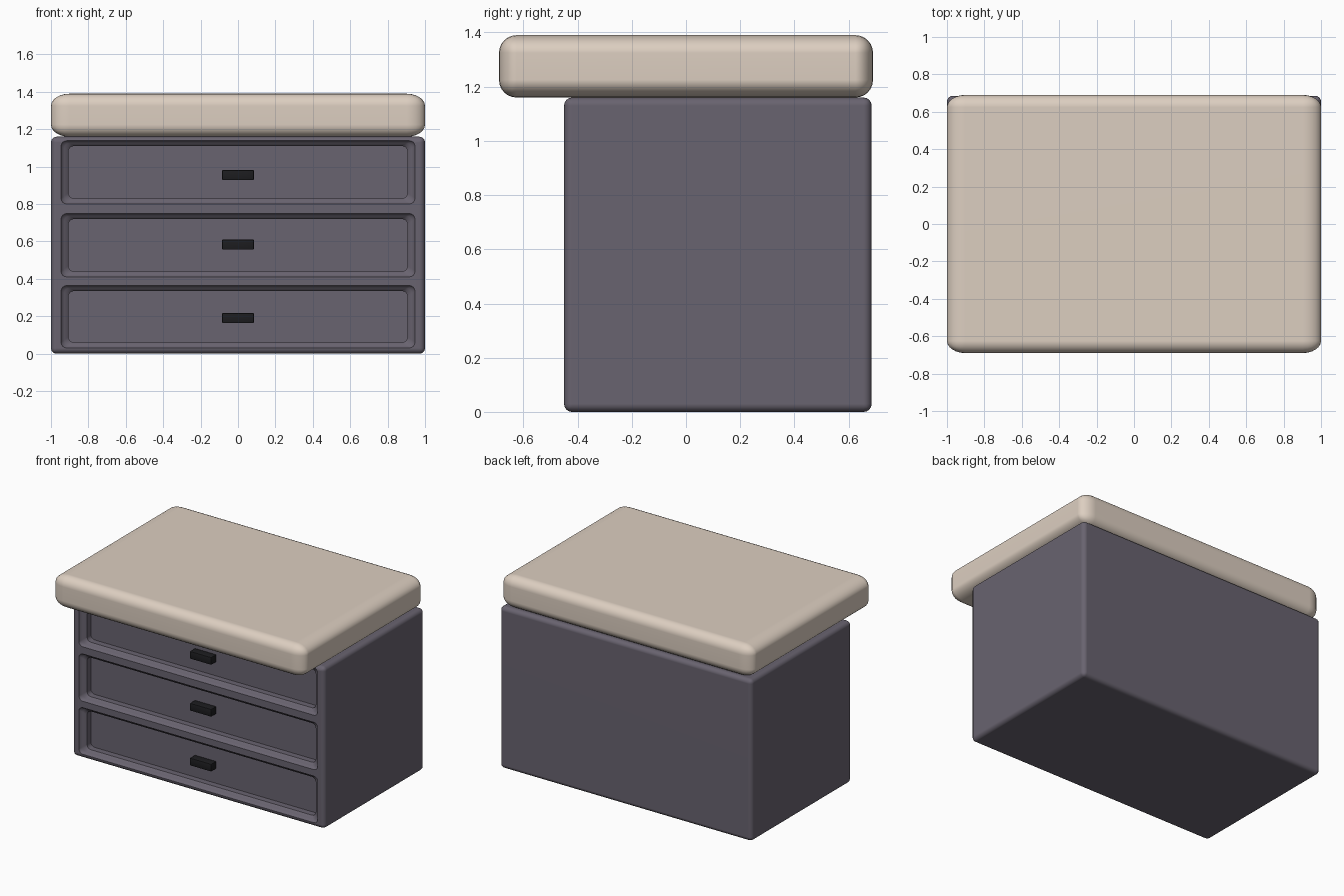
import bpy, bmesh, math

if "Cube" in bpy.data.objects:
    bpy.data.objects.remove(bpy.data.objects["Cube"])


def material(name, color):
    m = bpy.data.materials.new(name)
    m.diffuse_color = (*color, 1)
    m.use_nodes = True
    m.node_tree.nodes["Principled BSDF"].inputs["Base Color"].default_value = m.diffuse_color
    return m


cream = material("cream", (0.72, 0.62, 0.53))
slate = material("slate", (0.14, 0.125, 0.16))
black = material("black", (0.012, 0.012, 0.014))


def new_object(name, bm, mat):
    bmesh.ops.recalc_face_normals(bm, faces=bm.faces[:])
    me = bpy.data.meshes.new(name)
    bm.to_mesh(me)
    bm.free()
    ob = bpy.data.objects.new(name, me)
    bpy.context.collection.objects.link(ob)
    me.materials.append(mat)
    return ob


def rounded_box(name, lo, hi, radius, segments, mat, stretch_x=1.0):
    """Box with rounded edges; stretch_x widens the rounding along x."""
    bm = bmesh.new()
    bmesh.ops.create_cube(bm, size=1)
    for v in bm.verts:
        for i in range(3):
            v.co[i] = lo[i] + (v.co[i] + 0.5) * (hi[i] - lo[i])
        v.co.x /= stretch_x
    bmesh.ops.bevel(bm, geom=bm.edges[:], offset=radius, segments=segments,
                    profile=0.5, affect='EDGES')
    for v in bm.verts:
        v.co.x *= stretch_x
    return new_object(name, bm, mat)


def recess_cutter(z0, z1):
    """Stepped, rounded recess; z0..z1 is the inner panel opening."""
    bm = bmesh.new()
    rings = []
    # margin around the panel, depth
    for margin, y in [(0.040, -0.50), (0.040, -0.452), (0.034, -0.438),
                      (0.022, -0.430), (0.010, -0.424), (0.0, -0.414), (0.0, -0.37)]:
        r, ring = 0.03, []
        w, a, b = 0.907 + margin, z0 - margin * 0.75, z1 + margin * 0.75
        corners = [(w - r, b - r), (-w + r, b - r), (-w + r, a + r), (w - r, a + r)]
        for q, (cx, cz) in enumerate(corners):
            for k in range(5):
                t = math.radians(90 * q + 22.5 * k)
                ring.append(bm.verts.new((cx + r * math.cos(t), y, cz + r * math.sin(t))))
        rings.append(ring)
    for p, q in zip(rings, rings[1:]):
        n = len(p)
        for i in range(n):
            bm.faces.new((p[i], p[(i + 1) % n], q[(i + 1) % n], q[i]))
    bm.faces.new(rings[0])
    bm.faces.new(rings[-1])
    return new_object("recess_cutter", bm, slate)


def smooth(ob):
    bpy.ops.object.select_all(action='DESELECT')
    ob.select_set(True)
    bpy.context.view_layer.objects.active = ob
    bpy.ops.object.shade_smooth_by_angle(angle=math.radians(35))


# Thick cushion-like top overhanging the front
top = rounded_box("top_slab", (-1, -0.69, 1.16), (1, 0.69, 1.39), 0.065, 6, cream, 1.5)

# Cabinet with three drawer recesses
body = rounded_box("cabinet_body", (-1, -0.45, 0), (1, 0.685, 1.16), 0.03, 4, slate)
drawers = [(0.06, 0.335, 0.19), (0.44, 0.72, 0.583), (0.83, 1.11, 0.955)]
for i, (z0, z1, zh) in enumerate(drawers):
    cutter = recess_cutter(z0, z1)
    cutter.hide_render = True
    mod = body.modifiers.new("recess", 'BOOLEAN')
    mod.operation, mod.solver, mod.object = 'DIFFERENCE', 'EXACT', cutter
    bpy.context.view_layer.objects.active = body
    bpy.ops.object.modifier_apply(modifier=mod.name)
    bpy.data.objects.remove(cutter)
    # Drawer pull
    pull = rounded_box(f"drawer_pull_{i + 1}", (-0.085, -0.425, zh - 0.027),
                       (0.085, -0.36, zh + 0.027), 0.005, 2, black)
    smooth(pull)

for ob in (top, body):
    smooth(ob)
    wn = ob.modifiers.new("weighted_normals", 'WEIGHTED_NORMAL')
    wn.keep_sharp = True
